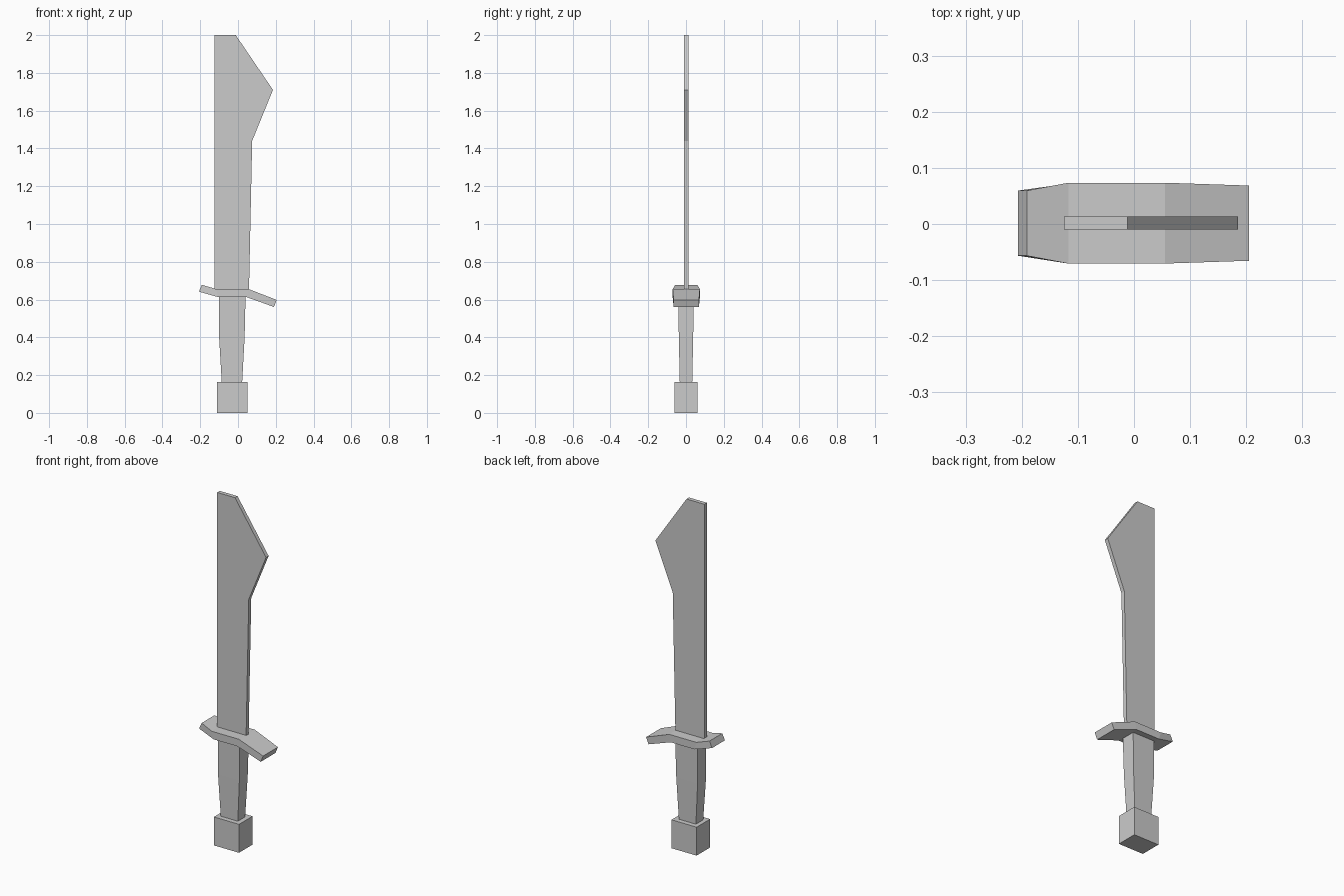
import bpy
import bmesh

cube = bpy.data.objects.get("Cube")
if cube:
    bpy.data.objects.remove(cube, do_unlink=True)

steel = bpy.data.materials.new("plain_grey")
steel.use_nodes = True
grey = (0.6, 0.6, 0.6, 1)
steel.diffuse_color = grey
steel.node_tree.nodes["Principled BSDF"].inputs["Base Color"].default_value = grey


def loft(name, rings):
    """Skin a closed solid through rings that share a vertex count."""
    bm = bmesh.new()
    loops = [[bm.verts.new(p) for p in ring] for ring in rings]
    n = len(loops[0])
    for a, b in zip(loops, loops[1:]):
        for i in range(n):
            j = (i + 1) % n
            bm.faces.new((a[i], a[j], b[j], b[i]))
    bm.faces.new(loops[0])
    bm.faces.new(loops[-1])
    bmesh.ops.recalc_face_normals(bm, faces=bm.faces)
    mesh = bpy.data.meshes.new(name)
    bm.to_mesh(mesh)
    bm.free()
    mesh.materials.append(steel)
    obj = bpy.data.objects.new(name, mesh)
    bpy.context.collection.objects.link(obj)
    return obj


def level(x0, x1, half, z):
    """Horizontal rectangle at height z."""
    return [(x0, -half, z), (x1, -half, z), (x1, half, z), (x0, half, z)]


def upright(top, bottom, half):
    """Cross-section of the guard between a top and a bottom edge."""
    y = 0.0015
    return [(top[0], y - half, top[1]), (top[0], y + half, top[1]),
            (bottom[0], y + half, bottom[1]), (bottom[0], y - half, bottom[1])]


# Square pommel
loft("pommel", [level(-0.11, 0.049, 0.061, 0), level(-0.11, 0.049, 0.061, 0.163)])

# Tapered grip
loft("grip", [level(-0.086, 0.022, 0.033, 0.163),
              level(-0.1, 0.035, 0.038, 0.4),
              level(-0.1, 0.04, 0.041, 0.62)])

# Bent crossguard, from its right end to its left end
loft("crossguard", [upright((-0.191, 0.678), (-0.207, 0.642), 0.058),
                    upright((-0.117, 0.656), (-0.105, 0.613), 0.072),
                    upright((0.055, 0.656), (0.045, 0.613), 0.072),
                    upright((0.205, 0.598), (0.19, 0.561), 0.067)])

# Flat blade with a flared, clipped tip
outline = [(-0.125, 0.64), (0.058, 0.64), (0.075, 1.44),
           (0.185, 1.71), (-0.012, 2), (-0.125, 2)]
loft("blade", [[(x, y, z) for x, z in outline] for y in (-0.01, 0.013)])
